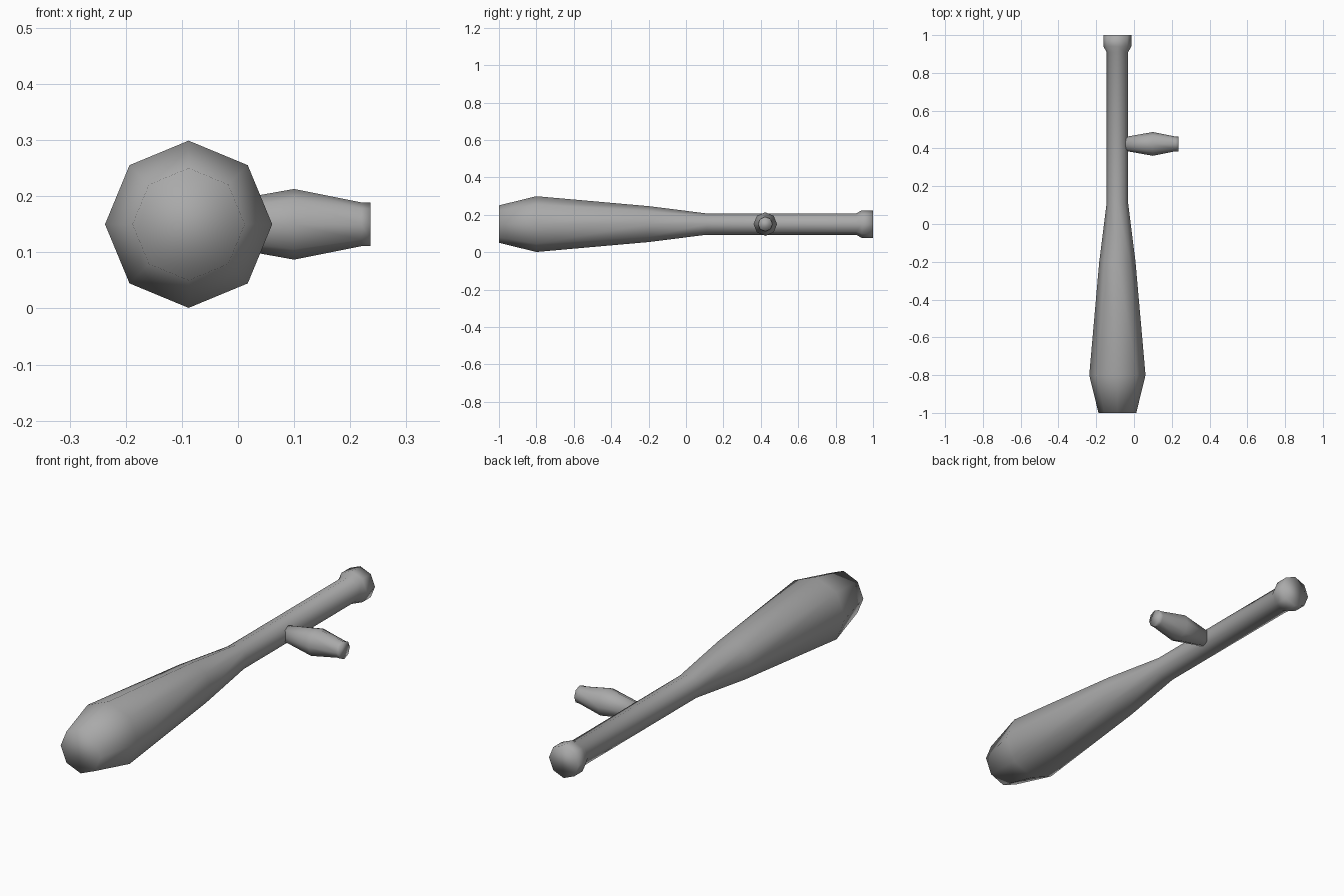
import bpy, bmesh, math
from mathutils import Vector

if "Cube" in bpy.data.objects:
    bpy.data.objects.remove(bpy.data.objects["Cube"])

grey = bpy.data.materials.new("plain grey")
grey.diffuse_color = (0.4, 0.4, 0.4, 1)
grey.use_nodes = True
grey.node_tree.nodes["Principled BSDF"].inputs["Base Color"].default_value = grey.diffuse_color


def lathe(name, origin, axis, u, v, profile, sides=8):
    """Closed eight-sided turned solid from (distance along axis, radius) pairs."""
    origin, axis, u, v = map(Vector, (origin, axis, u, v))
    bm = bmesh.new()
    rings = []
    for d, r in profile:
        ring = []
        for i in range(sides):
            a = 2 * math.pi * i / sides
            ring.append(bm.verts.new(origin + axis * d + (u * math.cos(a) + v * math.sin(a)) * r))
        rings.append(ring)
    for a, b in zip(rings, rings[1:]):
        for i in range(sides):
            j = (i + 1) % sides
            bm.faces.new((a[i], a[j], b[j], b[i]))
    bm.faces.new(rings[0])
    bm.faces.new(rings[-1])
    bmesh.ops.recalc_face_normals(bm, faces=bm.faces)
    for f in bm.faces:
        f.smooth = True
    mesh = bpy.data.meshes.new(name)
    bm.to_mesh(mesh)
    bm.free()
    mesh.materials.append(grey)
    ob = bpy.data.objects.new(name, mesh)
    bpy.context.collection.objects.link(ob)
    return ob


# Long shaft: blunt thick head, taper, slim grip and end knob
lathe("baton_shaft", (-0.088, 0, 0.15), (0, 1, 0), (1, 0, 0), (0, 0, 1),
      [(-1, 0.1), (-0.8, 0.149), (-0.2, 0.096), (0.11, 0.057),
       (0.91, 0.057), (0.94, 0.074), (1, 0.074)])

# Side grip: swells in the middle, narrow collar at the tip
lathe("side_grip", (0, 0.424, 0.15), (1, 0, 0), (0, 1, 0), (0, 0, 1),
      [(-0.045, 0.037), (0.1, 0.063), (0.22, 0.039), (0.236, 0.039)])
